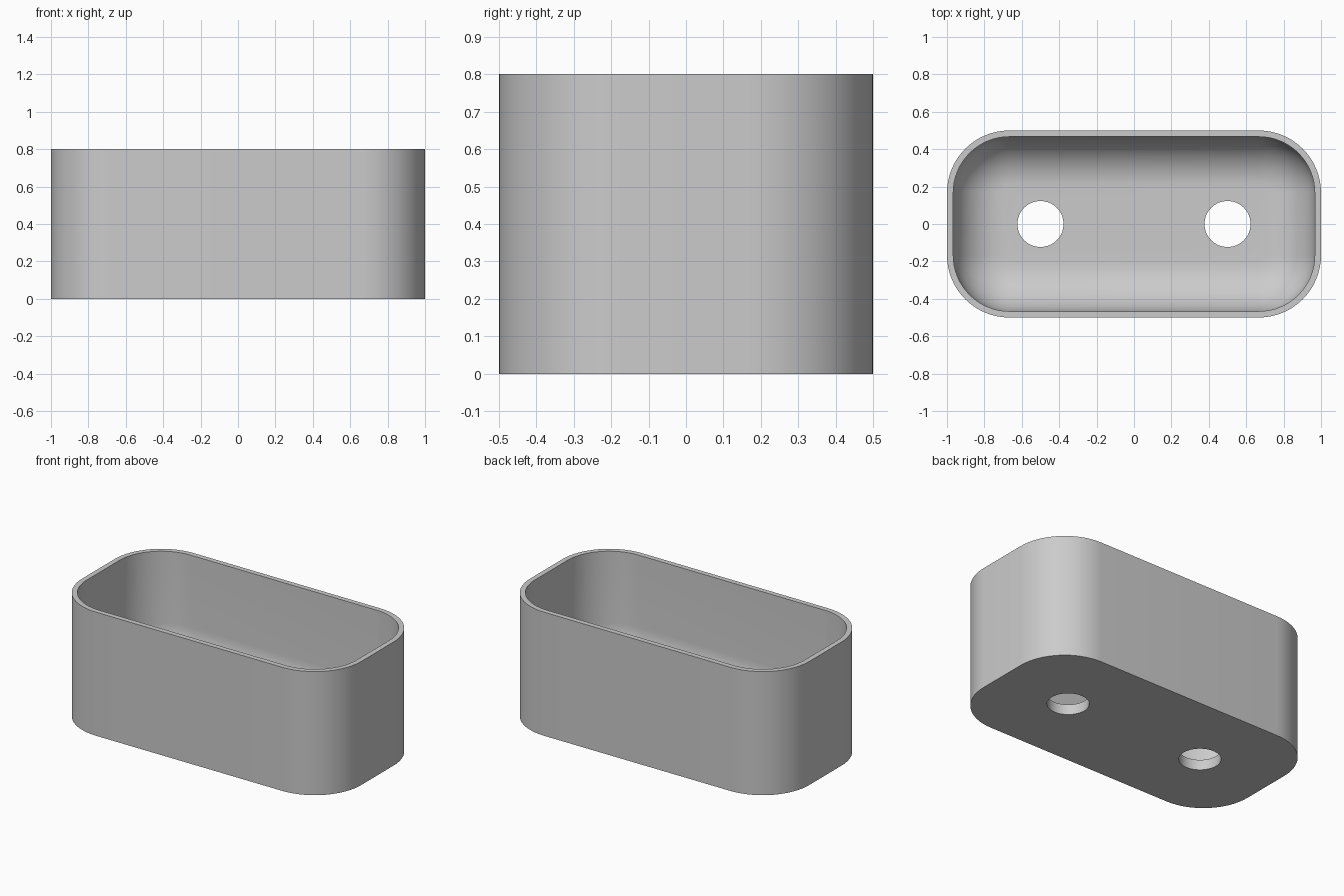
import bpy
import bmesh
from math import sin, cos, pi

if "Cube" in bpy.data.objects:
    bpy.data.objects.remove(bpy.data.objects["Cube"])

HALF_X, HALF_Y, HEIGHT = 1.0, 0.5, 0.8
CORNER, WALL, FLOOR, FILLET = 1 / 3, 1 / 30, 1 / 15, 0.267
CORNER_STEPS, FILLET_STEPS = 16, 14

grey = bpy.data.materials.new("plain grey")
grey.use_nodes = True
colour = (0.6, 0.6, 0.6, 1)
grey.diffuse_color = colour
grey.node_tree.nodes["Principled BSDF"].inputs["Base Color"].default_value = colour


def ring(bm, inset, z):
    """Rounded rectangle, moved inwards by inset."""
    verts = []
    for quarter, (sx, sy) in enumerate([(1, 1), (-1, 1), (-1, -1), (1, -1)]):
        for i in range(CORNER_STEPS + 1):
            a = (quarter + i / CORNER_STEPS) * pi / 2
            r = CORNER - inset
            verts.append(bm.verts.new((sx * (HALF_X - CORNER) + r * cos(a),
                                       sy * (HALF_Y - CORNER) + r * sin(a), z)))
    return verts


# Planter shell: outer wall, rim, inner wall, rounded inner foot
levels = [(0, 0), (0, HEIGHT), (WALL, HEIGHT)]
for i in range(FILLET_STEPS + 1):
    t = i / FILLET_STEPS * pi / 2
    levels.append((WALL + FILLET * (1 - cos(t)), FLOOR + FILLET * (1 - sin(t))))

bm = bmesh.new()
rings = [ring(bm, inset, z) for inset, z in levels]
for low, high in zip(rings, rings[1:]):
    for i in range(len(low)):
        j = (i + 1) % len(low)
        bm.faces.new((low[i], low[j], high[j], high[i]))
bm.faces.new(rings[0][::-1])
bm.faces.new(rings[-1])
bmesh.ops.recalc_face_normals(bm, faces=bm.faces[:])
mesh = bpy.data.meshes.new("planter_box")
bm.to_mesh(mesh)
bm.free()
mesh.materials.append(grey)
planter = bpy.data.objects.new("planter_box", mesh)
bpy.context.collection.objects.link(planter)

# Drain holes through the floor
for x in (-0.5, 0.5):
    bpy.ops.mesh.primitive_cylinder_add(vertices=64, radius=0.123, depth=0.4,
                                        location=(x, 0, 0))
    cutter = bpy.context.object
    cutter.name = "drain_hole_cutter"
    cutter.hide_render = True
    cutter.data.materials.append(grey)
    cut = planter.modifiers.new("drain_hole", "BOOLEAN")
    cut.operation, cut.solver, cut.object = "DIFFERENCE", "EXACT", cutter
    bpy.context.view_layer.objects.active = planter
    bpy.ops.object.modifier_apply(modifier=cut.name)
    bpy.data.objects.remove(cutter)

bpy.ops.object.select_all(action="DESELECT")
planter.select_set(True)
bpy.context.view_layer.objects.active = planter
bpy.ops.object.shade_smooth_by_angle()
